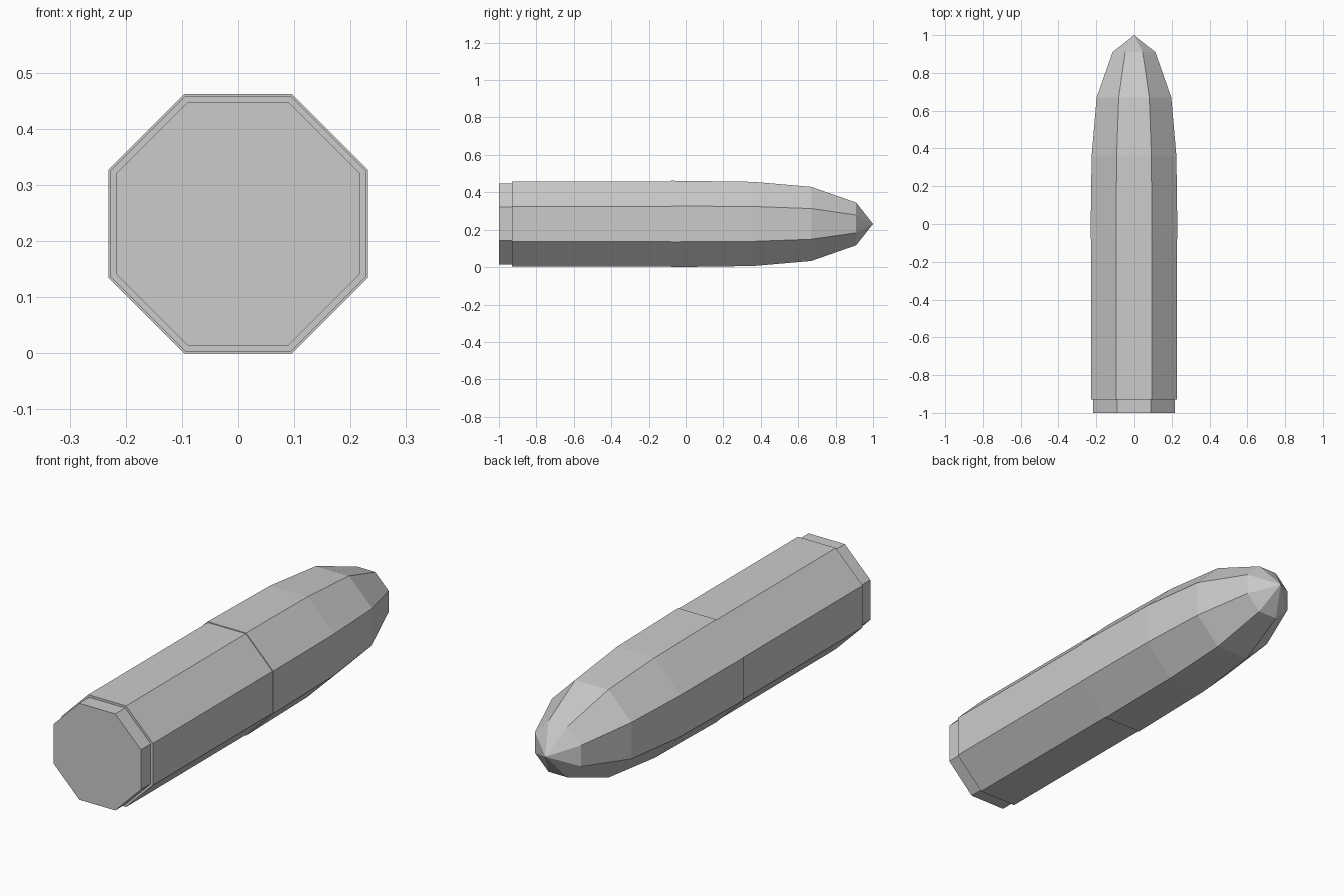
import bpy, math

if "Cube" in bpy.data.objects:
    bpy.data.objects.remove(bpy.data.objects["Cube"])

SIDES = 8
CENTRE_Z = 0.231

grey = bpy.data.materials.new("plain grey")
grey.diffuse_color = (0.6, 0.6, 0.6, 1)
grey.use_nodes = True
grey.node_tree.nodes["Principled BSDF"].inputs["Base Color"].default_value = grey.diffuse_color


def octagon_tube(name, profile, cap_start=False):
    """Sweep (y, apothem) stations along y; a zero apothem closes to a point."""
    verts, faces, rings = [], [], []
    for y, apothem in profile:
        n = SIDES if apothem else 1
        radius = apothem / math.cos(math.pi / SIDES)
        rings.append(list(range(len(verts), len(verts) + n)))
        for i in range(n):
            a = 2 * math.pi * (i + 0.5) / SIDES
            verts.append((radius * math.cos(a), y, CENTRE_Z + radius * math.sin(a)))
    for r, s in zip(rings, rings[1:]):
        for i in range(SIDES):
            j = (i + 1) % SIDES
            if len(s) == 1:
                faces.append((r[j], r[i], s[0]))
            else:
                faces.append((r[j], r[i], s[i], s[j]))
    if cap_start:
        faces.append(tuple(rings[0]))
    mesh = bpy.data.meshes.new(name)
    mesh.from_pydata(verts, [], faces)
    mesh.materials.append(grey)
    obj = bpy.data.objects.new(name, mesh)
    bpy.context.collection.objects.link(obj)
    return obj


# Narrow base rim with a flat end
octagon_tube("base_rim", [(-1.0, 0.217), (-0.93, 0.217)], cap_start=True)

# Straight casing with a small step out from the rim
octagon_tube("casing", [(-0.93, 0.217), (-0.93, 0.2275), (-0.08, 0.2275)])

# Slightly wider nose tapering to a point
octagon_tube("nose", [(-0.08, 0.2275), (-0.08, 0.231), (0.36, 0.225),
                      (0.67, 0.198), (0.91, 0.114), (1.0, 0)])
